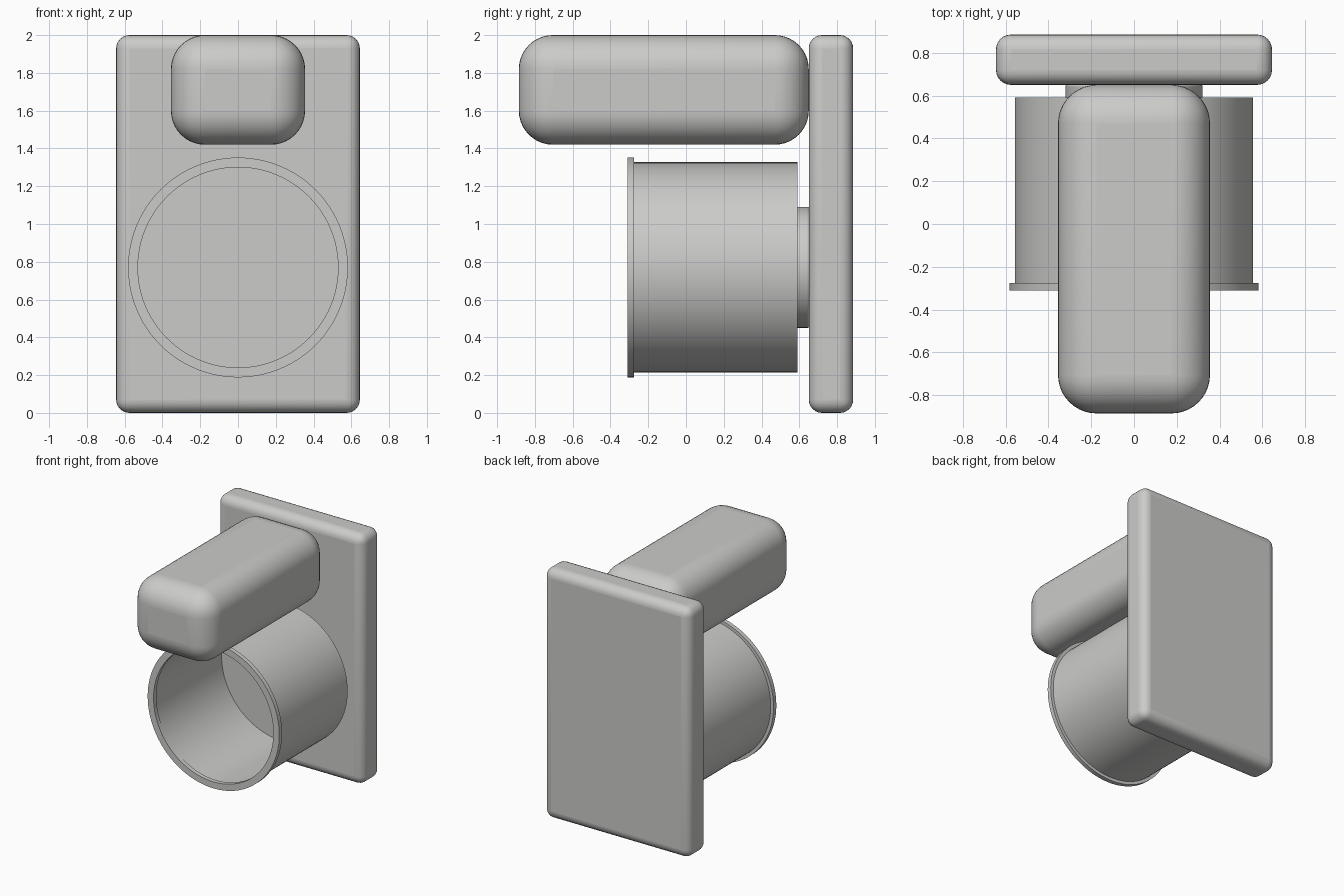
import bpy
import bmesh
import math

if "Cube" in bpy.data.objects:
    bpy.data.objects.remove(bpy.data.objects["Cube"], do_unlink=True)

grey = bpy.data.materials.new("light grey")
grey.use_nodes = True
color = (0.6, 0.6, 0.59, 1)
grey.diffuse_color = color
grey.node_tree.nodes["Principled BSDF"].inputs["Base Color"].default_value = color


def finish(obj, bm, bevel=0, segments=6):
    """Store the mesh, round its edges and shade it smooth."""
    bmesh.ops.recalc_face_normals(bm, faces=bm.faces)
    bm.to_mesh(obj.data)
    bm.free()
    obj.data.materials.append(grey)
    bpy.context.collection.objects.link(obj)
    if bevel:
        mod = obj.modifiers.new("rounding", "BEVEL")
        mod.width = bevel
        mod.segments = segments
        mod.limit_method = "ANGLE"
    bpy.ops.object.select_all(action="DESELECT")
    obj.select_set(True)
    bpy.context.view_layer.objects.active = obj
    bpy.ops.object.shade_smooth_by_angle(angle=math.radians(35))


def rounded_box(name, low, high, bevel, segments):
    bm = bmesh.new()
    bmesh.ops.create_cube(bm, size=1)
    for v in bm.verts:
        v.co = [(a + b) / 2 + c * (b - a) for a, b, c in zip(low, high, v.co)]
    finish(bpy.data.objects.new(name, bpy.data.meshes.new(name)), bm, bevel, segments)


def lathe(name, profile, center_z, closed=False, bevel=0, sides=96):
    """Spin a (radius, y) profile around a front-to-back axis."""
    bm = bmesh.new()
    verts = [bm.verts.new((r, y, 0)) for r, y in profile]
    edges = [bm.edges.new(pair) for pair in zip(verts, verts[1:])]
    if closed:
        edges.append(bm.edges.new((verts[-1], verts[0])))
    bmesh.ops.spin(bm, geom=verts + edges, cent=(0, 0, 0), axis=(0, 1, 0),
                   angle=math.tau, steps=sides)
    bmesh.ops.remove_doubles(bm, verts=bm.verts, dist=0.0005)
    bmesh.ops.translate(bm, verts=bm.verts, vec=(0, 0, center_z))
    finish(bpy.data.objects.new(name, bpy.data.meshes.new(name)), bm, bevel, 3)


# Upright back plate and the long rounded arm in front of it
rounded_box("back_plate", (-0.645, 0.65, 0), (0.645, 0.885, 2), 0.07, 6)
rounded_box("upper_arm", (-0.355, -0.885, 1.42), (0.355, 0.65, 2), 0.18, 10)

# Open cup with a floor, its rim, and the hub joining it to the plate
axis_z = 0.77
lathe("cup", [(0, 0.59), (0.557, 0.59), (0.557, -0.28), (0.537, -0.28),
              (0.537, 0.56), (0, 0.56)], axis_z)
lathe("cup_rim", [(0.53, -0.31), (0.582, -0.31), (0.582, -0.275), (0.53, -0.275)],
      axis_z, closed=True)
lathe("hub", [(0, 0.58), (0.32, 0.58), (0.32, 0.655), (0, 0.655)], axis_z, bevel=0.012)
